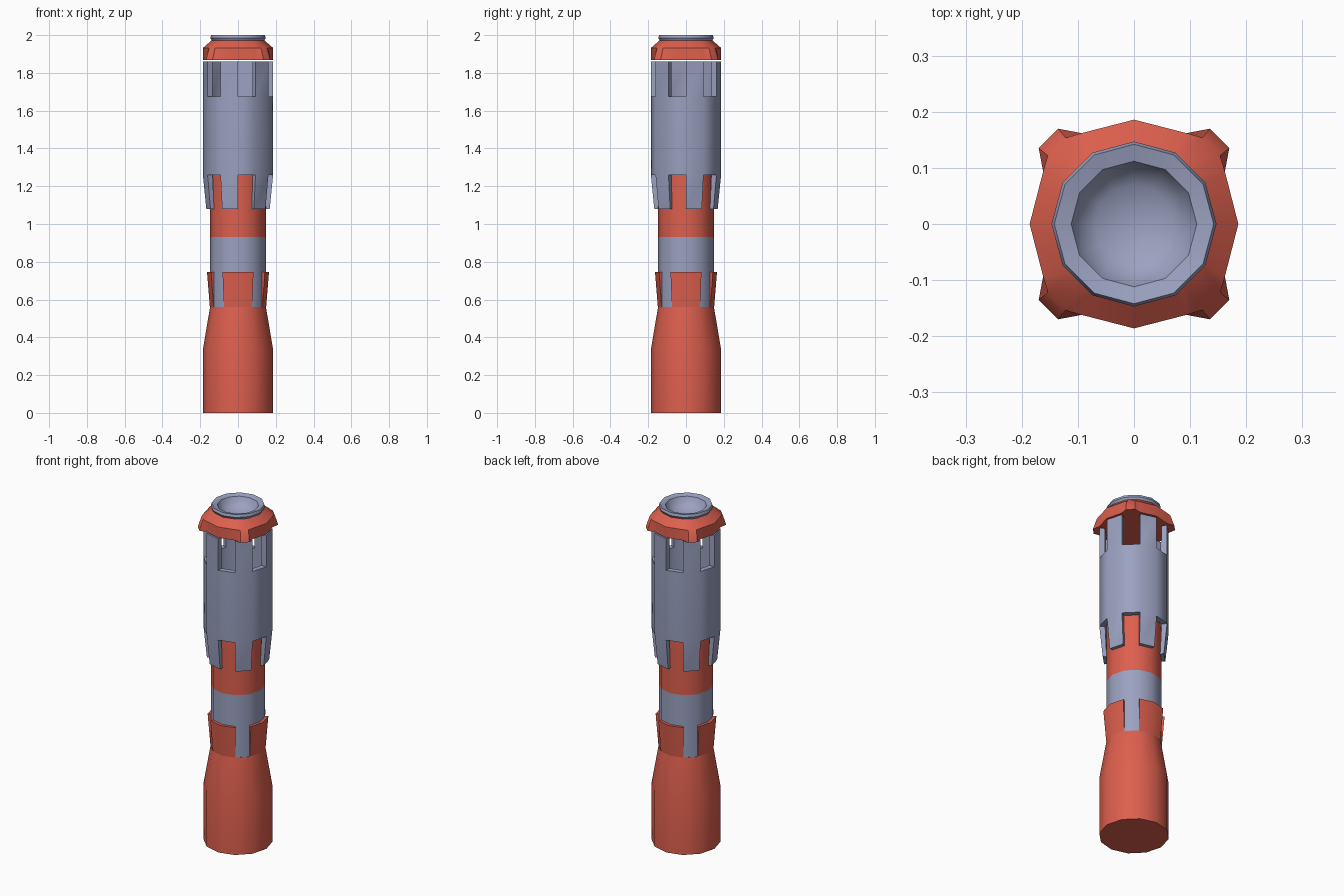
import bpy, bmesh, math

if "Cube" in bpy.data.objects:
    bpy.data.objects.remove(bpy.data.objects["Cube"])

SIDES = 12
STEP = 30


def material(name, rgb):
    m = bpy.data.materials.new(name)
    m.diffuse_color = (*rgb, 1)
    m.use_nodes = True
    m.node_tree.nodes["Principled BSDF"].inputs["Base Color"].default_value = m.diffuse_color
    return m


RED = material("brick red", (0.72, 0.115, 0.075))
GREY = material("blue grey", (0.33, 0.36, 0.53))


def pt(r, deg, z):
    # angle 0 faces the front (-y) and grows toward +x
    t = math.radians(deg)
    return (r * math.sin(t), -r * math.cos(t), z)


def add_face(bm, points):
    f = bm.faces.new([bm.verts.new(p) for p in points])
    f.smooth = True
    return f


def lathe(bm, profile, closed=False):
    """Revolve (radius, height) points, bottom to top on the outside."""
    pairs = list(zip(profile, profile[1:]))
    if closed:
        pairs.append((profile[-1], profile[0]))
    for (r0, z0), (r1, z1) in pairs:
        for i in range(SIDES):
            a, b = i * STEP, (i + 1) * STEP
            pts = [pt(r0, a, z0), pt(r0, b, z0), pt(r1, b, z1), pt(r1, a, z1)]
            if r0 == 0:
                pts.pop(0)
            elif r1 == 0:
                pts.pop()
            add_face(bm, pts)


def tab(bm, start, steps, low, high, free_top):
    """Curved wall block; low and high are (inner r, outer r, z)."""
    end = start + steps * STEP
    for i in range(steps):
        a, b = start + i * STEP, start + (i + 1) * STEP
        (i0, o0, z0), (i1, o1, z1) = low, high
        add_face(bm, [pt(o0, a, z0), pt(o0, b, z0), pt(o1, b, z1), pt(o1, a, z1)])
        add_face(bm, [pt(i0, b, z0), pt(i0, a, z0), pt(i1, a, z1), pt(i1, b, z1)])
        if free_top:
            add_face(bm, [pt(o1, a, z1), pt(o1, b, z1), pt(i1, b, z1), pt(i1, a, z1)])
        else:
            add_face(bm, [pt(i0, a, z0), pt(i0, b, z0), pt(o0, b, z0), pt(o0, a, z0)])
    for t, flip in ((start, False), (end, True)):
        p = [pt(low[0], t, low[2]), pt(low[1], t, low[2]),
             pt(high[1], t, high[2]), pt(high[0], t, high[2])]
        add_face(bm, p[::-1] if flip else p)


def finish(bm, name, mats):
    bmesh.ops.remove_doubles(bm, verts=bm.verts, dist=0.0005)
    me = bpy.data.meshes.new(name)
    bm.to_mesh(me)
    bm.free()
    for m in mats:
        me.materials.append(m)
    ob = bpy.data.objects.new(name, me)
    bpy.context.collection.objects.link(ob)
    bpy.ops.object.select_all(action='DESELECT')
    ob.select_set(True)
    bpy.context.view_layer.objects.active = ob
    bpy.ops.object.shade_smooth_by_angle(angle=math.radians(40))
    return ob


# Flared base with four collar tabs
bm = bmesh.new()
lathe(bm, [(0, 0), (0.186, 0), (0.186, 0.335), (0.148, 0.56)])
for k in range(4):
    tab(bm, -30 + 90 * k, 2, (0.147, 0.149, 0.56), (0.147, 0.164, 0.745), True)
finish(bm, "base", [RED])

# Column: grey band below, red band above
bm = bmesh.new()
lathe(bm, [(0.147, 0.56), (0.147, 0.93), (0.147, 1.27), (0, 1.27)])
for f in bm.faces:
    if f.calc_center_median().z > 0.93:
        f.material_index = 1
finish(bm, "column", [GREY, RED])

# Hollow upper body with alternating tabs hanging below and rising above
bm = bmesh.new()
R_OUT, R_IN = 0.186, 0.155
lathe(bm, [(R_IN, 1.26), (R_OUT, 1.26), (R_OUT, 1.675), (R_IN, 1.675)], closed=True)
for k in range(6):
    a = 30 + 60 * k
    tab(bm, a, 1, (0.147, 0.168, 1.08), (R_IN, R_OUT, 1.26), False)
    tab(bm, a, 1, (R_IN, R_OUT, 1.675), (R_IN, R_OUT, 1.86), True)
# drop the faces hidden where tabs meet the ring
hidden = [f for f in bm.faces
          if abs(f.normal.z) < 2 and len({round(v.co.z, 3) for v in f.verts}) == 1
          and round(f.verts[0].co.z, 3) in (1.26, 1.675)
          and int(math.degrees(math.atan2(f.calc_center_median().x,
                                          -f.calc_center_median().y)) % 360 // 30) % 2 == 1]
bmesh.ops.delete(bm, geom=hidden, context='FACES')
finish(bm, "upper_body", [GREY])

# Roof cap with a short skirt and four flared corners
bm = bmesh.new()
Z_LOW, Z_EAVE, Z_TOP = 1.868, 1.932, 1.972
ring = []
for k in range(4):
    c = 90 * k
    ring += [(c, 0.186), (c + 30, 0.187), (c + 38.5, 0.217),
             (c + 51.5, 0.217), (c + 60, 0.187)]
for (a, ra), (b, rb) in zip(ring, ring[1:] + [(360, 0.186)]):
    ea, eb = min(ra, 0.196), min(rb, 0.196)
    add_face(bm, [pt(ra, a, Z_LOW), pt(rb, b, Z_LOW), pt(eb, b, Z_EAVE), pt(ea, a, Z_EAVE)])
    # roof slope follows the corners, landing on the rim
    add_face(bm, [pt(ea, a, Z_EAVE), pt(eb, b, Z_EAVE), pt(0.14, b, Z_TOP), pt(0.14, a, Z_TOP)])
    # underside
    add_face(bm, [pt(rb, b, Z_LOW), pt(ra, a, Z_LOW), (0, 0, Z_LOW)])
finish(bm, "roof_cap", [RED])

# Rim and shallow dish on top
bm = bmesh.new()
lathe(bm, [(0.132, 1.96), (0.147, 1.985), (0.142, 2.0), (0.112, 1.992),
           (0.10, 1.965), (0.07, 1.94), (0, 1.93)])
finish(bm, "top_dish", [GREY])
